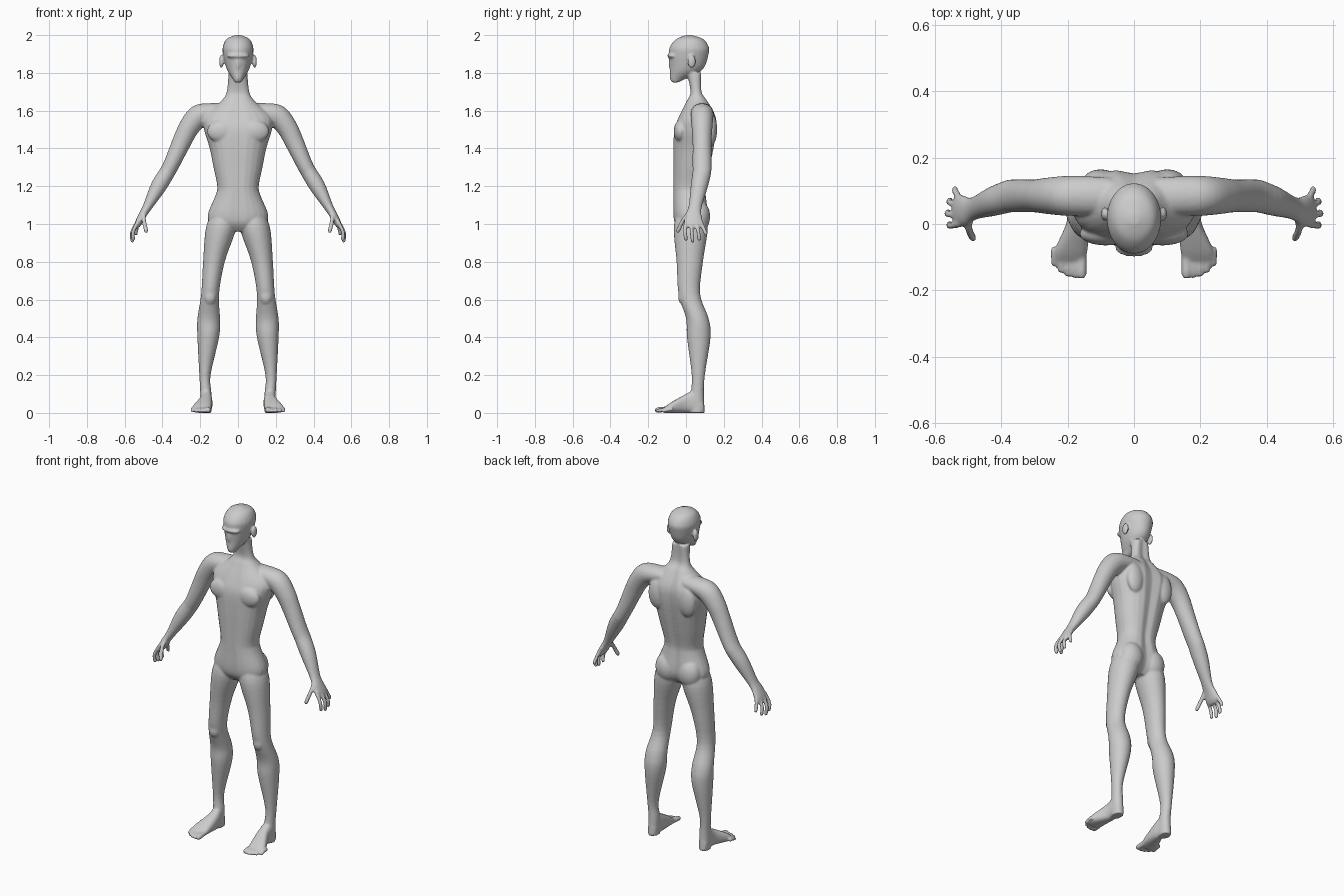
import bpy, bmesh
from math import cos, sin, pi, exp, copysign
from mathutils import Vector, Matrix

cube = bpy.data.objects.get("Cube")
if cube:
    bpy.data.objects.remove(cube, do_unlink=True)

bm = bmesh.new()
RIGHT, BACK, UP = Vector((1, 0, 0)), Vector((0, 1, 0)), Vector((0, 0, 1))
SIDES = 24


def resample(rows, steps=5):
    """Smooth interpolation of every column of a table of sections."""
    rows = [Vector(row) for row in rows]
    padded = [rows[0], *rows, rows[-1]]
    result = []
    for before, start, end, after in zip(padded, padded[1:], padded[2:], padded[3:]):
        leave, arrive = (end - before) / 2, (after - start) / 2
        for step in range(steps):
            t = step / steps
            blend = t * t * (3 - 2 * t)
            result.append(start * (1 - blend) + end * blend
                          + leave * t * (1 - t) ** 2 - arrive * t * t * (1 - t))
    return result + [rows[-1]]


def ring(centre, across, along, width, depth, power=1):
    """Rounded cross-section; a lower power makes it squarer."""
    points = []
    for i in range(SIDES):
        c, s = cos(2 * pi * i / SIDES), sin(2 * pi * i / SIDES)
        points.append(centre + across * width * copysign(abs(c) ** power, c)
                      + along * depth * copysign(abs(s) ** power, s))
    return points


def skin(rings):
    """Closed surface through a list of rings."""
    loops = [[bm.verts.new(point) for point in points] for points in rings]
    for lower, upper in zip(loops, loops[1:]):
        for i in range(SIDES):
            bm.faces.new((lower[i - 1], lower[i], upper[i], upper[i - 1]))
    bm.faces.new(loops[0])
    bm.faces.new(loops[-1])


def column(rows, power=1, groove=0):
    """Level rings from rows of (height, inner, outer, front, back)."""
    rings = []
    for z, inner, outer, front, back in resample(rows):
        middle = Vector(((inner + outer) / 2, (front + back) / 2, z))
        points = ring(middle, RIGHT, BACK, (outer - inner) / 2, (back - front) / 2, power)
        for point in points:
            # The spine is a deep groove, the breastbone a shallow one
            depth = groove if point.y > middle.y else -groove / 3
            point.y -= depth * exp(-(point.x / .025) ** 2)
        rings.append(points)
    skin(rings)


def symmetric(rows):
    """Rows of (height, half width, front, back) as full column rows."""
    return [(z, -half, half, front, back) for z, half, front, back in rows]


def limb(path, sizes, reference):
    """Tube whose rings stand square to the path."""
    rings = []
    for i, (centre, size) in enumerate(zip(path, sizes)):
        heading = path[min(i + 1, len(path) - 1)] - path[max(i - 1, 0)]
        across = heading.cross(reference).normalized()
        along = across.cross(heading).normalized()
        rings.append(ring(centre, across, along, *size))
    skin(rings)


def ball(centre, size):
    place = Matrix.Translation(centre) @ Matrix.Diagonal((*size, 1))
    bmesh.ops.create_icosphere(bm, subdivisions=3, radius=1, matrix=place)


def digit(points, radius):
    """Finger or toe with a rounded tip."""
    path = resample(points)
    limb(path, [(radius, radius)] * len(path), RIGHT)
    ball(path[-1], (radius, radius, radius))


def build_torso():
    column(symmetric([
        (.96, .05, -.03, .08), (1, .14, -.06, .11), (1.05, .16, -.07, .12),
        (1.15, .12, -.07, .11), (1.2, .11, -.07, .11), (1.3, .13, -.07, .13),
        (1.4, .15, -.07, .15), (1.5, .18, -.065, .165), (1.57, .18, -.04, .16),
        (1.65, .09, 0, .12), (1.7, .06, .02, .09), (1.8, .05, 0, .09)]), .9, .014)


def build_head():
    column(symmetric([
        (1.75, .02, -.075, -.04), (1.77, .03, -.085, 0), (1.82, .06, -.085, .09),
        (1.9, .08, -.09, .12), (1.94, .08, -.085, .12), (1.98, .06, -.05, .09),
        (2, .015, 0, .03)]))
    # Brow and nose
    ball((0, -.07, 1.89), (.06, .03, .014))
    ball((0, -.08, 1.85), (.012, .012, .04))


def build_muscles(side):
    # Ear, chest, shoulder blade, buttock and kneecap
    ball((.088 * side, .03, 1.86), (.012, .022, .036))
    ball((.085 * side, -.03, 1.49), (.08, .035, .06))
    ball((.1 * side, .13, 1.5), (.055, .035, .09))
    ball((.075 * side, .07, 1.04), (.07, .058, .085))
    ball((.148 * side, -.012, .615), (.034, .03, .045))


def build_arm(side):
    # Rows of (x, height, radius across, radius front to back)
    rows = resample([
        (.07, 1.6, .04, .055), (.15, 1.59, .05, .06), (.21, 1.57, .06, .06),
        (.26, 1.51, .055, .055), (.3, 1.43, .05, .05), (.36, 1.3, .042, .05),
        (.42, 1.2, .042, .045), (.48, 1.09, .025, .035), (.51, 1.04, .02, .045),
        (.53, 1, .018, .05), (.54, .98, .01, .04)])
    # The forearm swings gently forward below the elbow
    path = [Vector((row[0] * side, min(.085, .04 + max(0, row[1] - 1.05) / 5), row[1]))
            for row in rows]
    limb(path, [row[2:] for row in rows], BACK)
    digit([(.495 * side, .02, 1.06), (.498 * side, -.015, 1.02),
           (.486 * side, -.043, .963)], .0115)
    for finger in range(4):
        curl = (finger - 1) ** 2
        base = finger / 40
        x, tip = .56 - curl / 200, base * 1.4
        digit([(.525 * side, base, 1.02), (x * side, tip - .005, .96),
               (x * side, tip, .91 + curl / 100)], .0105)


def build_leg(side):
    rows = [(1.07, .03, .13, -.04, .09), (.98, .01, .17, -.065, .115),
            (.8, .07, .185, -.05, .09), (.63, .1, .195, -.04, .075),
            (.5, .095, .215, 0, .12), (.4, .1, .215, .005, .13),
            (.2, .145, .205, .03, .1), (.1, .14, .2, .025, .095),
            (0, .14, .2, .02, .1)]
    column([(z, *sorted((inner * side, outer * side)), front, back)
            for z, inner, outer, front, back in rows])


def build_foot(side):
    # Rows of (y, x, half width, height), heel to ball
    rows = [(.09, .17, .025, .06), (.05, .17, .03, .12), (0, .17, .035, .1),
            (-.08, .19, .05, .055), (-.12, .195, .045, .025)]
    skin([ring(Vector((x * side, y, height / 2)), RIGHT, UP, half, height / 2, .8)
          for y, x, half, height in resample(rows)])
    for toe in range(5):
        x, y = (.158 + .021 * toe) * side, (toe - 1) ** 2 / 250 - .155
        radius = .01 if toe else .015
        digit([(x, y + .05, .02), (x, y + .02, .017), (x, y, radius)], radius)


build_torso()
build_head()
for side in (1, -1):
    build_muscles(side)
    build_arm(side)
    build_leg(side)
    build_foot(side)

bmesh.ops.recalc_face_normals(bm, faces=bm.faces)
mesh = bpy.data.meshes.new("body")
bm.to_mesh(mesh)
bm.free()
body = bpy.data.objects.new("body", mesh)
bpy.context.collection.objects.link(body)

# Fuse all the parts into one soft skin
fuse = body.modifiers.new("fuse", "REMESH")
fuse.mode = "VOXEL"
fuse.voxel_size = .006
fuse.use_smooth_shade = True
soften = body.modifiers.new("soften", "SMOOTH")
soften.factor = .5
soften.iterations = 6

# Plain grey material
grey = bpy.data.materials.new("plain_grey")
grey.use_nodes = True
colour = (.6, .6, .6, 1)
grey.diffuse_color = colour
grey.node_tree.nodes["Principled BSDF"].inputs["Base Color"].default_value = colour
mesh.materials.append(grey)
